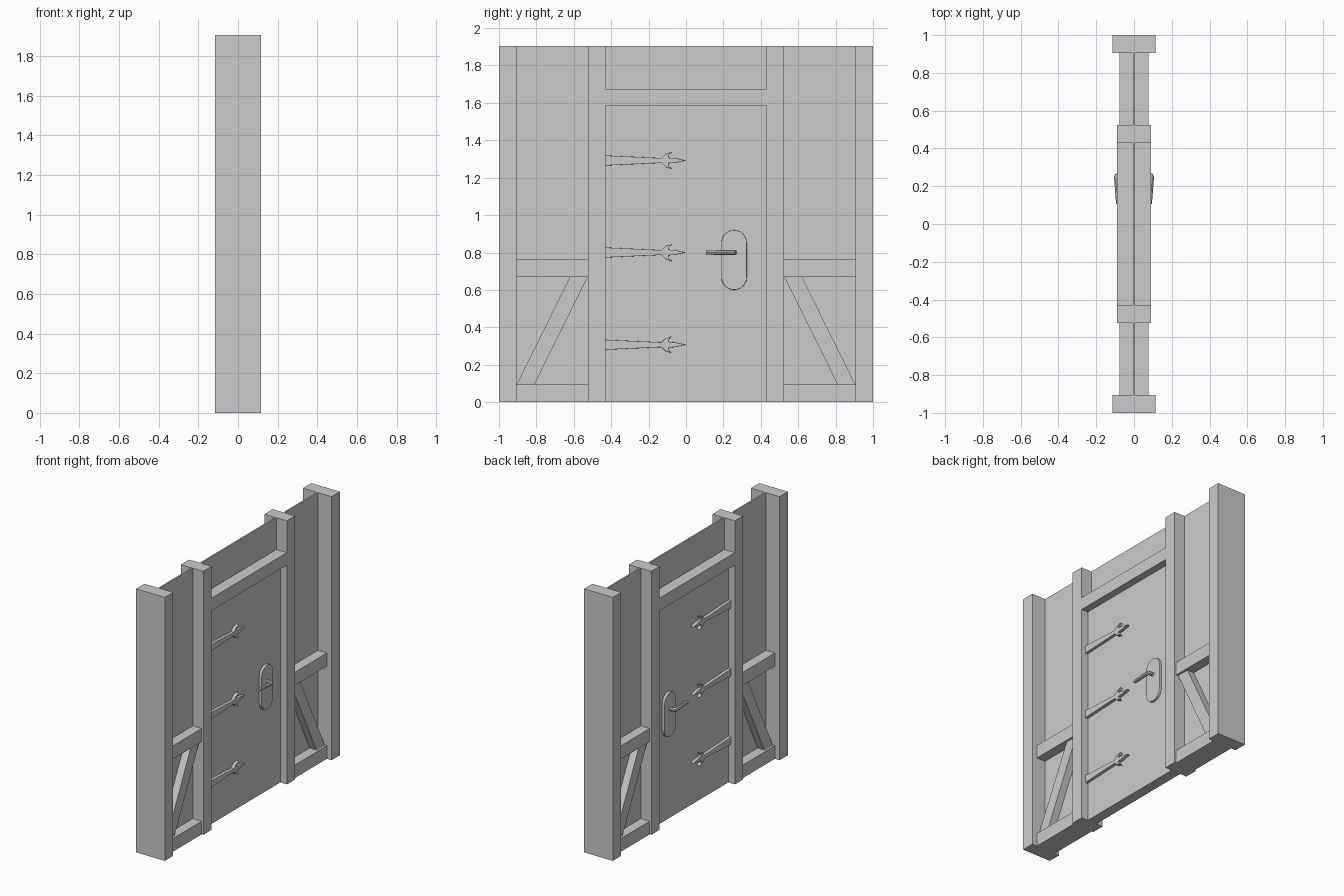
import bpy, bmesh, math

if "Cube" in bpy.data.objects:
    bpy.data.objects.remove(bpy.data.objects["Cube"])

H = 1.905


def prism(name, pts, x0, x1, mirror=False, bevel=0.0):
    """Extrude a (y, z) outline along x; optionally mirror to the other face."""
    bm = bmesh.new()
    f = bm.faces.new([bm.verts.new((x0, y, z)) for y, z in pts])
    new = bmesh.ops.extrude_face_region(bm, geom=[f])["geom"]
    bmesh.ops.translate(bm, vec=(x1 - x0, 0, 0),
                        verts=[v for v in new if isinstance(v, bmesh.types.BMVert)])
    bmesh.ops.recalc_face_normals(bm, faces=bm.faces)
    if bevel:
        front = [e for e in bm.edges if all(abs(v.co.x - x1) < 1e-6 for v in e.verts)]
        bmesh.ops.bevel(bm, geom=front, offset=bevel, segments=2, affect='EDGES', profile=0.5)
    me = bpy.data.meshes.new(name)
    bm.to_mesh(me)
    bm.free()
    ob = bpy.data.objects.new(name, me)
    bpy.context.collection.objects.link(ob)
    if mirror:
        ob.modifiers.new("Mirror", 'MIRROR').use_axis[0] = True
    return ob


def rect(y0, y1, z0, z1):
    return [(y0, z0), (y1, z0), (y1, z1), (y0, z1)]


def both_sides(name, pts, hx):
    """One copy on each side of the door."""
    for side, s in (("left", -1), ("right", 1)):
        prism(f"{name}_{side}", [(s * y, z) for y, z in pts], -hx, hx)


# Wall bays: posts, rails, diagonal braces and thin infill panels
both_sides("outer_post", rect(0.905, 1.0, 0, H), 0.115)
both_sides("middle_rail", rect(0.525, 0.905, 0.67, 0.765), 0.077)
both_sides("bottom_rail", rect(0.525, 0.905, 0, 0.095), 0.077)
both_sides("brace", [(0.81, 0.095), (0.905, 0.095), (0.62, 0.67), (0.525, 0.67)], 0.06)
both_sides("wall_panel", rect(0.525, 0.905, 0, H), 0.006)
prism("transom_panel", rect(-0.43, 0.43, 1.675, H), -0.006, 0.006)

# Door frame: two posts joined by a lintel
half = [(0.43, H), (0.43, 1.675)]
low = [(0.43, 1.585), (0.43, 0), (0.525, 0), (0.525, H)]
frame = ([(-y, z) for y, z in half] + half[::-1] + low[::-1]
         + [(-y, z) for y, z in low])
prism("door_frame", frame, -0.09, 0.09)

# Door leaf
D = 0.037
prism("door_leaf", rect(-0.43, 0.43, 0, 1.585), -D, D)

# Strap hinges with arrow-shaped tips
upper = [(-0.43, 0.027), (-0.13, 0.013), (-0.11, 0.034), (-0.073, 0.046),
         (-0.093, 0.029), (-0.092, 0.015), (-0.06, 0.013), (0.0, 0.0)]
strap = upper + [(y, -z) for y, z in upper[-2::-1]]
for i, zc in enumerate((1.292, 0.80, 0.307)):
    prism(f"hinge_strap_{i + 1}", [(y, z + zc) for y, z in strap],
          D - 0.005, D + 0.022, mirror=True, bevel=0.002)

# Handle back plate (stadium outline)
R, PY = 0.068, 0.257
plate = []
for zc, a0 in ((0.852, 0), (0.668, math.pi)):
    for k in range(13):
        a = a0 + math.pi * k / 12
        plate.append((PY + R * math.cos(a), zc + R * math.sin(a)))
prism("handle_plate", plate, D - 0.005, D + 0.018, mirror=True, bevel=0.003)

# Lever handle swept along a bent path
cu = bpy.data.curves.new("lever_handle", 'CURVE')
cu.dimensions = '3D'
cu.bevel_depth = 0.014
cu.bevel_resolution = 3
cu.use_fill_caps = True
sp = cu.splines.new('POLY')
path = [(D, PY, 1), (0.082, PY, 1), (0.089, PY - 0.003, 1),
        (0.092, PY - 0.012, 1), (0.083, 0.107, 0.85)]
sp.points.add(len(path) - 1)
for p, (x, y, r) in zip(sp.points, path):
    p.co = (x, y, 0.80, 1)
    p.radius = r
lever = bpy.data.objects.new("lever_handle", cu)
bpy.context.collection.objects.link(lever)
bpy.context.view_layer.objects.active = lever
lever.select_set(True)
bpy.ops.object.convert(target='MESH')
lever = bpy.context.view_layer.objects.active
bpy.ops.object.shade_smooth_by_angle()
lever.modifiers.new("Mirror", 'MIRROR').use_axis[0] = True
